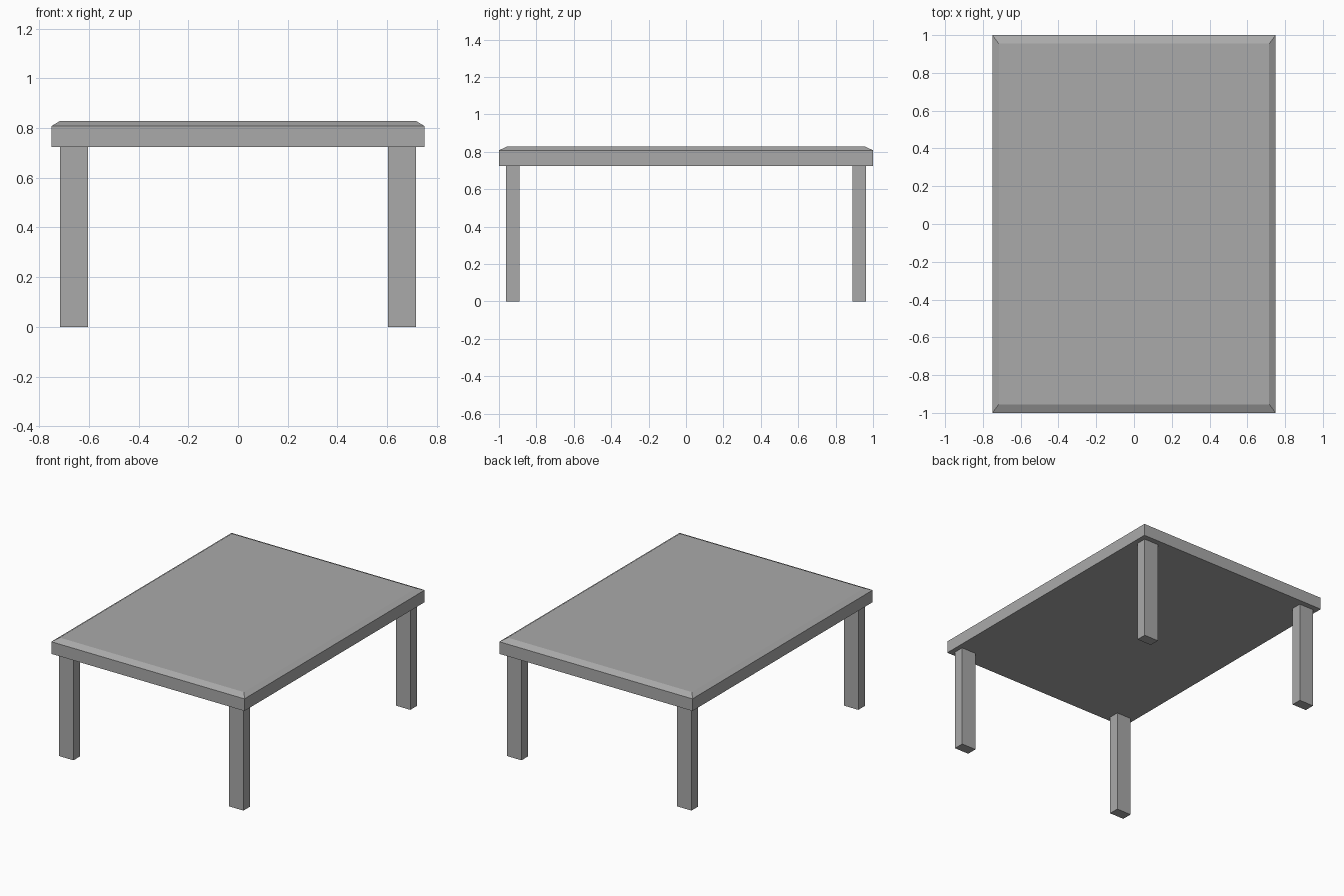
import bpy
import bmesh

if "Cube" in bpy.data.objects:
    bpy.data.objects.remove(bpy.data.objects["Cube"])

TOP_Z = 0.829      # upper surface
RIM_Z = 0.808      # where the bevelled edge starts
UNDER_Z = 0.723    # underside of the top, end of the legs

grey = bpy.data.materials.new("grey")
grey.diffuse_color = (0.40, 0.40, 0.40, 1.0)
grey.use_nodes = True
grey.node_tree.nodes["Principled BSDF"].inputs["Base Color"].default_value = grey.diffuse_color


def add_object(name, bm):
    bmesh.ops.recalc_face_normals(bm, faces=bm.faces)
    mesh = bpy.data.meshes.new(name)
    bm.to_mesh(mesh)
    bm.free()
    mesh.materials.append(grey)
    obj = bpy.data.objects.new(name, mesh)
    bpy.context.collection.objects.link(obj)
    return obj


def box(x0, x1, y0, y1, z0, z1):
    bm = bmesh.new()
    bmesh.ops.create_cube(bm, size=1.0)
    for v in bm.verts:
        v.co.x = x1 if v.co.x > 0 else x0
        v.co.y = y1 if v.co.y > 0 else y0
        v.co.z = z1 if v.co.z > 0 else z0
    return bm


# Table top: slab with its upper face raised and drawn in to form the sloped rim
bm = box(-0.75, 0.75, -1.0, 1.0, UNDER_Z, RIM_Z)
upper = max(bm.faces, key=lambda f: f.calc_center_median().z)
bmesh.ops.inset_individual(bm, faces=[upper], thickness=0.03)
for v in upper.verts:
    v.co.x = 0.716 if v.co.x > 0 else -0.716
    v.co.y = 0.955 if v.co.y > 0 else -0.955
    v.co.z = TOP_Z
add_object("table_top", bm)

# Four rectangular legs, set in from the corners
for y_name, sy in (("front", -1), ("back", 1)):
    for x_name, sx in (("left", -1), ("right", 1)):
        xs = sorted((sx * 0.604, sx * 0.716))
        ys = sorted((sy * 0.889, sy * 0.962))
        add_object(f"{y_name}_{x_name}_leg", box(*xs, *ys, 0.0, UNDER_Z))
